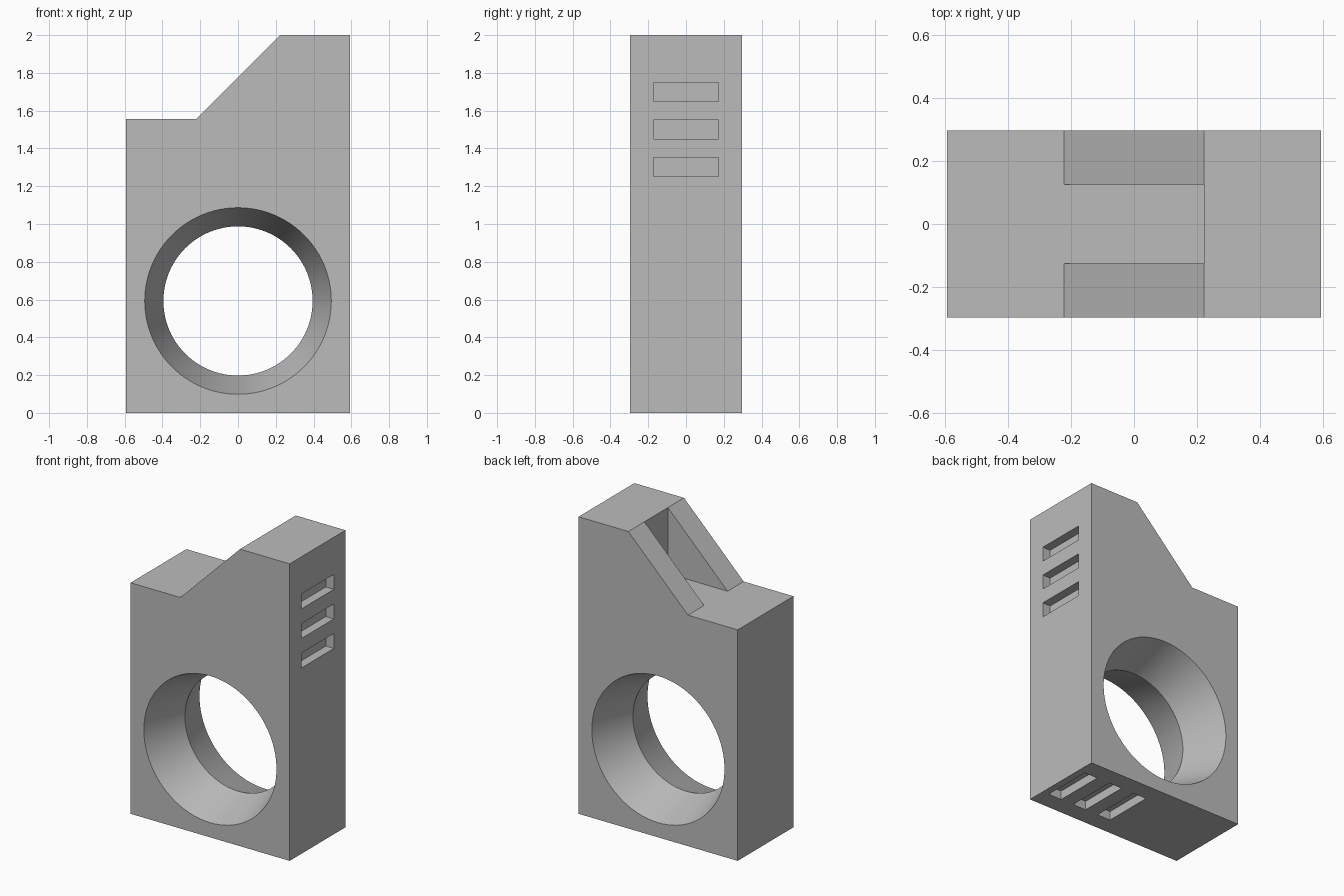
import bpy
import bmesh
import math

cube = bpy.data.objects.get("Cube")
if cube:
    bpy.data.objects.remove(cube, do_unlink=True)

U = 2 / 27                      # one module of the design
W, D, H = 8 * U, 4 * U, 2.0     # half width, half depth, height
SHELF = 21 * U                  # height of the low shoulder
RAMP = 3 * U                    # ramp runs from -RAMP to +RAMP in x

grey = bpy.data.materials.new("light grey")
grey.use_nodes = True
colour = (0.5, 0.5, 0.5, 1)
grey.diffuse_color = colour
grey.node_tree.nodes["Principled BSDF"].inputs["Base Color"].default_value = colour


def add_object(name, bm):
    bmesh.ops.recalc_face_normals(bm, faces=bm.faces)
    mesh = bpy.data.meshes.new(name)
    bm.to_mesh(mesh)
    bm.free()
    mesh.materials.append(grey)
    obj = bpy.data.objects.new(name, mesh)
    bpy.context.collection.objects.link(obj)
    return obj


def prism(name, outline, y0, y1):
    """Extrude an x-z outline from y0 to y1."""
    bm = bmesh.new()
    face = bm.faces.new([bm.verts.new((x, y0, z)) for x, z in outline])
    ext = bmesh.ops.extrude_face_region(bm, geom=[face])
    verts = [v for v in ext["geom"] if isinstance(v, bmesh.types.BMVert)]
    bmesh.ops.translate(bm, verts=verts, vec=(0, y1 - y0, 0))
    return add_object(name, bm)


def box(name, x0, x1, half_y, z0, z1):
    return prism(name, [(x0, z0), (x1, z0), (x1, z1), (x0, z1)], -half_y, half_y)


def waisted_bore(name, r_face, r_waist, z, segments=96):
    """Double cone along y, narrowest in the middle, running past both faces."""
    reach = D * 1.2
    r_end = r_waist + (r_face - r_waist) * 1.2
    bm = bmesh.new()
    rings = []
    for y, r in ((-reach, r_end), (0, r_waist), (reach, r_end)):
        rings.append([bm.verts.new((r * math.cos(a), y, z + r * math.sin(a)))
                      for a in (2 * math.pi * i / segments for i in range(segments))])
    for a, b in zip(rings, rings[1:]):
        for i in range(segments):
            j = (i + 1) % segments
            bm.faces.new((a[i], a[j], b[j], b[i]))
    bm.faces.new(rings[0])
    bm.faces.new(rings[2])
    return add_object(name, bm)


# Block with a ramp between its low and high shoulders
body = prism("body", [(-W, 0), (W, 0), (W, H), (RAMP, H), (-RAMP, SHELF), (-W, SHELF)], -D, D)

# Round opening and the channel through the ramp
cutters = [
    waisted_bore("bore_cutter", 0.494, 0.395, W),
    box("channel_cutter", -RAMP - 0.1, RAMP, 0.125, SHELF, H + 0.1),
]

# Shallow slots on the left side and underneath
SLOT_H, SLOT_Y, DEPTH = 0.05, 0.173, 0.06
for i in (-1, 0, 1):
    z = 1.5 + i * 0.199
    cutters.append(box("side_slot_cutter", W - DEPTH, W + 0.1, SLOT_Y, z - SLOT_H, z + SLOT_H))
    x = 4 * U + i * 0.1975
    cutters.append(box("base_slot_cutter", x - SLOT_H, x + SLOT_H, SLOT_Y, -0.1, DEPTH))

bpy.ops.object.select_all(action="DESELECT")
bpy.context.view_layer.objects.active = body
body.select_set(True)
for cutter in cutters:
    cutter.hide_render = True
    mod = body.modifiers.new("cut", "BOOLEAN")
    mod.operation = "DIFFERENCE"
    mod.solver = "EXACT"
    mod.object = cutter
    bpy.ops.object.modifier_apply(modifier=mod.name)
    bpy.data.objects.remove(cutter, do_unlink=True)

bpy.ops.object.shade_smooth_by_angle(angle=math.radians(25))
